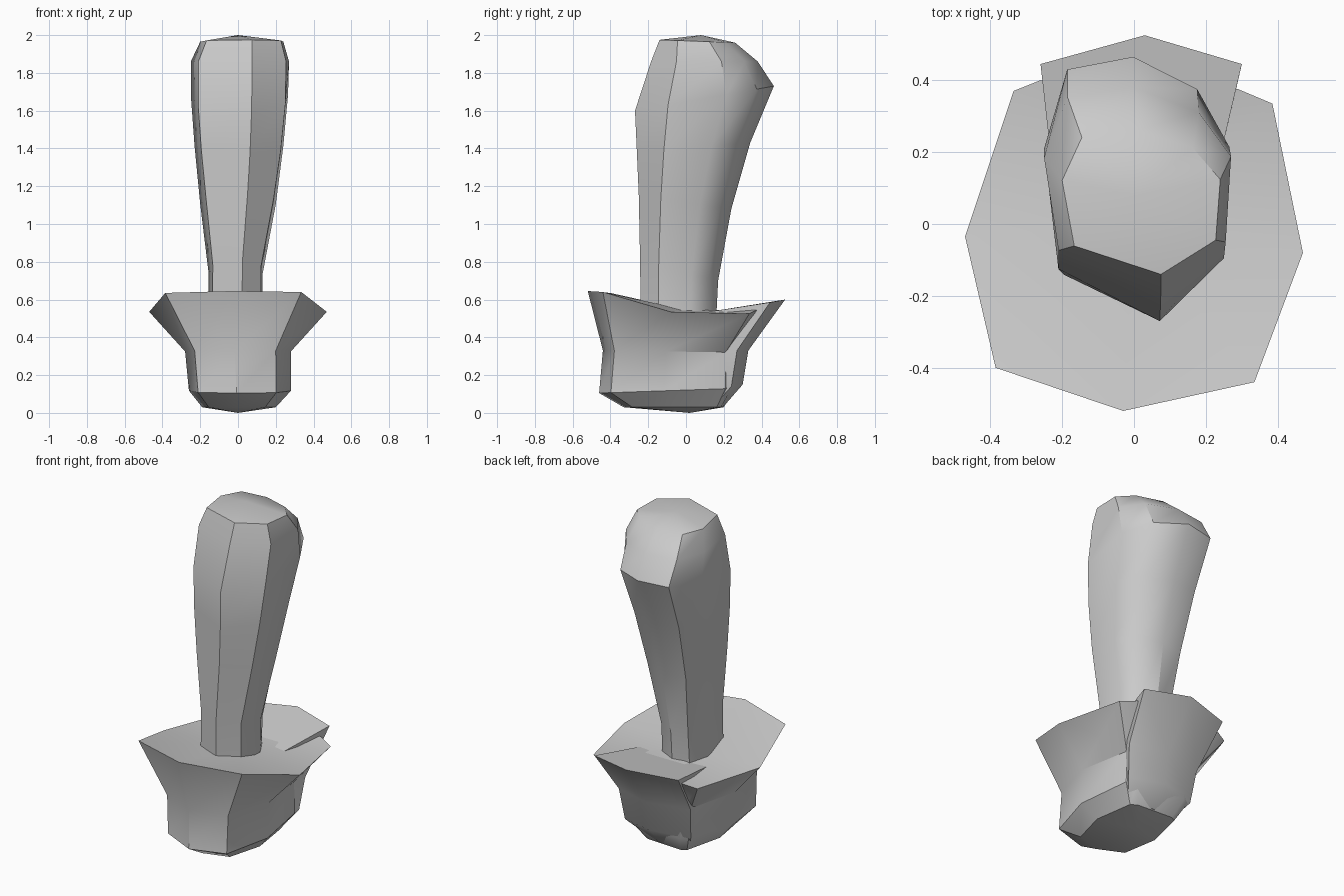
import bpy, bmesh, math

if "Cube" in bpy.data.objects:
    bpy.data.objects.remove(bpy.data.objects["Cube"])


def loft(name, rings, bottom=None, top=None, angle=35):
    """Skin equal-length point rings, then close each end with a fan or face."""
    bm = bmesh.new()
    vs = [[bm.verts.new(p) for p in r] for r in rings]
    n = len(vs[0])
    for a, b in zip(vs, vs[1:]):
        for i in range(n):
            j = (i + 1) % n
            bm.faces.new((a[i], a[j], b[j], b[i]))
    for ring, tip in ((vs[0], bottom), (vs[-1], top)):
        if tip:
            t = bm.verts.new(tip)
            for i in range(n):
                bm.faces.new((ring[i], ring[(i + 1) % n], t))
        else:
            bm.faces.new(ring)
    bmesh.ops.recalc_face_normals(bm, faces=bm.faces)
    me = bpy.data.meshes.new(name)
    bm.to_mesh(me)
    bm.free()
    ob = bpy.data.objects.new(name, me)
    bpy.context.collection.objects.link(ob)
    bpy.ops.object.select_all(action='DESELECT')
    ob.select_set(True)
    bpy.context.view_layer.objects.active = ob
    bpy.ops.object.shade_smooth_by_angle(angle=math.radians(angle))
    return ob


def fit(section, x0, x1, y0, y1, zf, zb):
    """Fit a section to given bounds, tilting from front height to back height."""
    xs, ys = zip(*section)
    out = []
    for x, y in section:
        u = (x - min(xs)) / (max(xs) - min(xs))
        v = (y - min(ys)) / (max(ys) - min(ys))
        out.append((x0 + u * (x1 - x0), y0 + v * (y1 - y0), zf + v * (zb - zf)))
    return out


# Tapered stalk with a backward-leaning rounded head
outline = [(0.0, 0.47), (-0.185, 0.435), (-0.25, 0.215), (-0.21, -0.12),
           (0.075, -0.265), (0.255, -0.09), (0.27, 0.22), (0.18, 0.38)]
stalk = [(-0.16, 0.13, -0.24, 0.16, 0.50, 0.50),
         (-0.155, 0.13, -0.243, 0.17, 0.80, 0.70),
         (-0.20, 0.20, -0.25, 0.24, 1.15, 1.08),
         (-0.23, 0.24, -0.26, 0.34, 1.38, 1.43),
         (-0.25, 0.265, -0.27, 0.465, 1.60, 1.73),
         (-0.25, 0.27, -0.185, 0.38, 1.86, 1.86),
         (-0.20, 0.24, -0.14, 0.26, 1.975, 1.96)]
loft("stalk", [fit(outline, *s) for s in stalk], top=(0.0, 0.08, 2.0))

# Flared cup, wide collar above a narrow rounded base
rim = [(-0.03, -0.52, 0.645), (0.335, -0.44, 0.64), (0.47, -0.08, 0.535),
       (0.385, 0.335, 0.525), (0.29, 0.375, 0.545), (-0.26, 0.40, 0.545),
       (-0.335, 0.37, 0.525), (-0.47, -0.035, 0.535), (-0.385, -0.40, 0.635)]
plan = [(x, y) for x, y, z in rim]
cup = [fit(plan, -0.19, 0.20, -0.33, 0.20, 0.03, 0.03),
       fit(plan, -0.26, 0.28, -0.46, 0.26, 0.105, 0.13),
       fit(plan, -0.28, 0.28, -0.44, 0.26, 0.33, 0.32),
       rim]
loft("cup", cup, bottom=(0, 0.02, 0), top=(0, 0, 0.545))

# Separate heel flap overlapping the back of the cup
heel = []
for w, side_y, mid_y, z_side, z_mid in ((0.15, 0.15, 0.20, 0.04, 0.035),
                                        (0.22, 0.24, 0.30, 0.14, 0.15),
                                        (0.24, 0.27, 0.33, 0.33, 0.33),
                                        (0.28, 0.445, 0.525, 0.585, 0.60)):
    heel.append([(-w + 0.02, side_y, z_side), (0.03, mid_y, z_mid),
                 (w + 0.02, side_y, z_side), (w * 0.8, 0.12, min(z_side, 0.535)),
                 (-w * 0.8, 0.12, min(z_side, 0.535))])
loft("heel_flap", heel)
